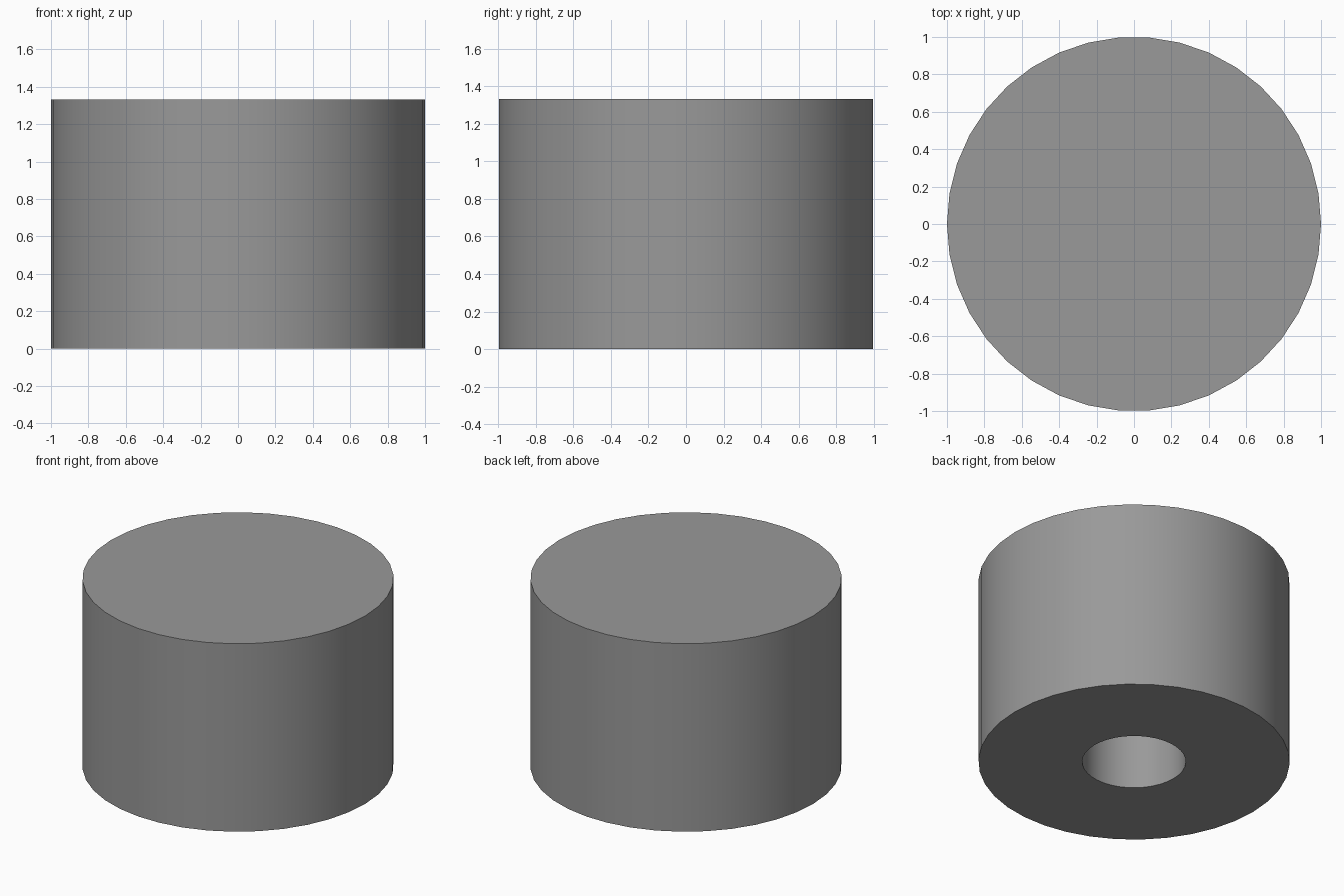
import bpy, bmesh, math

if "Cube" in bpy.data.objects:
    bpy.data.objects.remove(bpy.data.objects["Cube"])

SIDES = 38
# Profile (radius, z): roof of blind hole, bore mouth, outer wall foot, top rim
PROFILE = [(0.333, 1.0), (0.333, 0.0), (1.0, 0.0), (1.0, 1.333)]

bm = bmesh.new()
rings = []
for r, z in PROFILE:
    rings.append([bm.verts.new((r * math.cos(2 * math.pi * i / SIDES),
                                r * math.sin(2 * math.pi * i / SIDES), z))
                  for i in range(SIDES)])

# Walls between neighbouring rings
for a, b in zip(rings, rings[1:]):
    for i in range(SIDES):
        j = (i + 1) % SIDES
        bm.faces.new((a[i], a[j], b[j], b[i]))

# Hole roof and flat top
bm.faces.new(rings[0])
bm.faces.new(rings[-1])
bmesh.ops.recalc_face_normals(bm, faces=bm.faces)

mesh = bpy.data.meshes.new("bored_cylinder")
bm.to_mesh(mesh)
bm.free()
obj = bpy.data.objects.new("bored_cylinder", mesh)
bpy.context.collection.objects.link(obj)

# Dark grey finish
mat = bpy.data.materials.new("dark_grey")
mat.diffuse_color = (0.32, 0.32, 0.32, 1.0)
mat.use_nodes = True
mat.node_tree.nodes["Principled BSDF"].inputs["Base Color"].default_value = mat.diffuse_color
mesh.materials.append(mat)

# Smooth walls, crisp rims
bpy.context.view_layer.objects.active = obj
obj.select_set(True)
bpy.ops.object.shade_smooth_by_angle(angle=math.radians(30))
